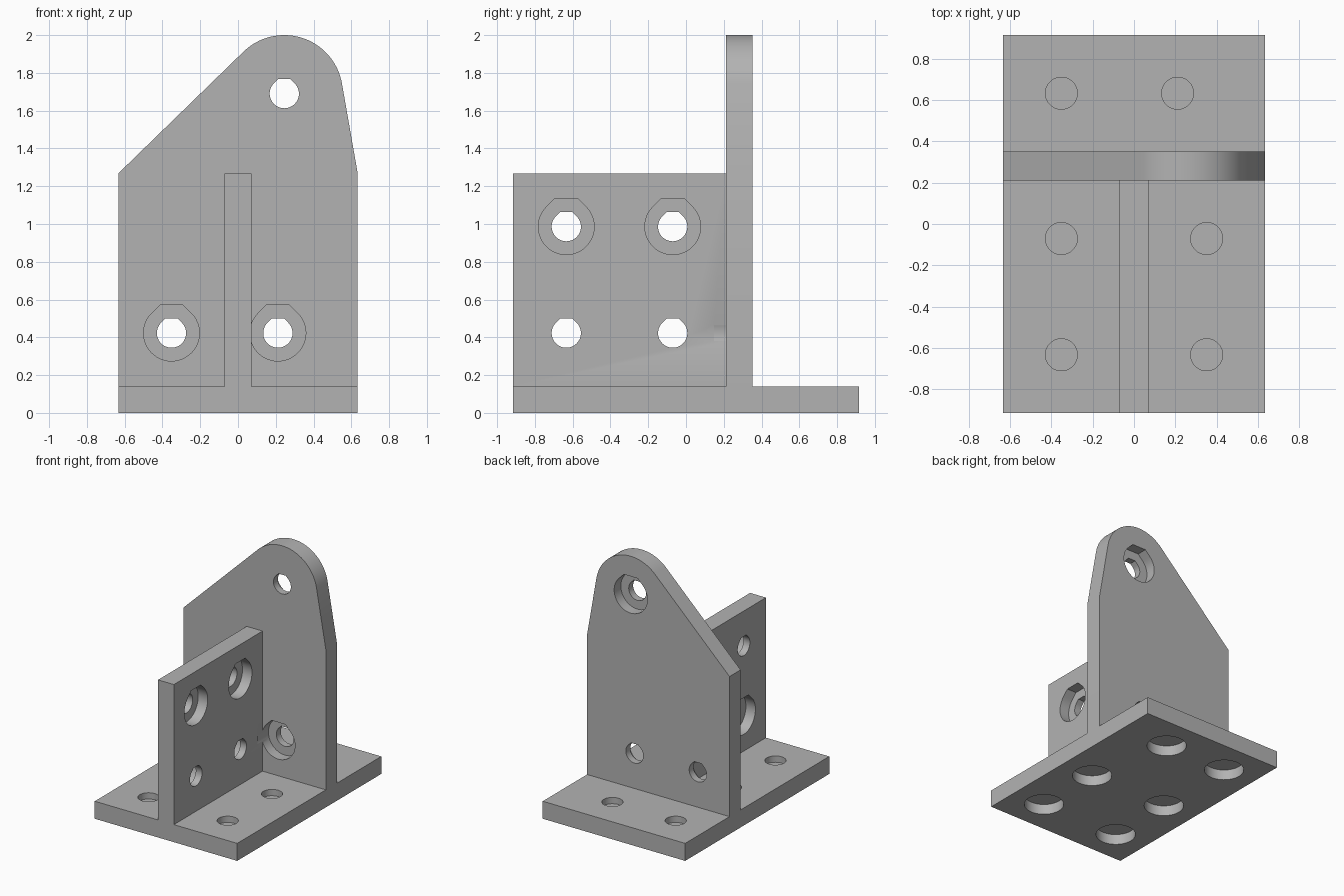
import bpy, bmesh, math
from mathutils import Vector

if "Cube" in bpy.data.objects:
    bpy.data.objects.remove(bpy.data.objects["Cube"], do_unlink=True)

U = 1 / 35.5            # one millimetre in model units
T = 5                   # wall thickness
HOLE, BORE = 2.75, 5.25  # screw hole and counterbore radii
DEPTH = 3               # counterbore depth

grey = bpy.data.materials.new("plain_grey")
grey.use_nodes = True
grey.diffuse_color = (0.45, 0.45, 0.45, 1)
grey.node_tree.nodes["Principled BSDF"].inputs["Base Color"].default_value = (0.45, 0.45, 0.45, 1)


def prism(bm, outline, place, start, end):
    """Extrude a 2D outline; place(u, v, w) turns it into a 3D point."""
    rings = [[bm.verts.new(Vector(place(u, v, w)) * U) for u, v in outline]
             for w in (start, end)]
    bm.faces.new(rings[0])
    bm.faces.new(rings[1][::-1])
    n = len(outline)
    for i in range(n):
        j = (i + 1) % n
        bm.faces.new((rings[0][j], rings[0][i], rings[1][i], rings[1][j]))


def make_object(name, bm):
    bmesh.ops.recalc_face_normals(bm, faces=bm.faces)
    mesh = bpy.data.meshes.new(name)
    bm.to_mesh(mesh)
    bm.free()
    mesh.materials.append(grey)
    obj = bpy.data.objects.new(name, mesh)
    bpy.context.collection.objects.link(obj)
    return obj


def solid(name, *args):
    bm = bmesh.new()
    prism(bm, *args)
    return make_object(name, bm)


def rect(u0, u1, v0, v1):
    return [(u0, v0), (u1, v0), (u1, v1), (u0, v1)]


def arc(cu, cv, r, a0, a1, n):
    return [(cu + r * math.cos(a0 + (a1 - a0) * i / n),
             cv + r * math.sin(a0 + (a1 - a0) * i / n)) for i in range(n + 1)]


def circle(u, v, r):
    return arc(u, v, r, 0, math.tau, 48)[:-1]


def teardrop(u, v, r):
    """Circle whose top runs at 45 degrees into a flat roof."""
    k = r * (math.sqrt(2) - 1)
    return (arc(u, v, r, math.radians(135), math.radians(405), 36)
            + [(u + k, v + r), (u - k, v + r)])


def combine(target, tool, operation):
    mod = target.modifiers.new(operation.title(), "BOOLEAN")
    mod.operation, mod.solver, mod.object = operation, "EXACT", tool
    bpy.context.view_layer.objects.active = target
    bpy.ops.object.modifier_apply(modifier=mod.name)
    bpy.data.objects.remove(tool, do_unlink=True)


# Axis placements: extrude along x, y or z
along_x = lambda u, v, w: (w, u, v)
along_y = lambda u, v, w: (u, w, v)
along_z = lambda u, v, w: (u, v, w)

# Back plate outline: two shoulders joined by tangents to a round top
top_x, top_z, top_r = 8.7, 60, 11
half, shoulder = 22.5, 45


def tangent_angle(px, side):
    dx, dz = px - top_x, shoulder - top_z
    return math.atan2(dz, dx) + side * math.acos(top_r / math.hypot(dx, dz))


a0 = tangent_angle(half, 1)
a1 = tangent_angle(-half, -1) % math.tau
plate = ([(-half, 0), (half, 0), (half, shoulder)]
         + arc(top_x, top_z, top_r, a0, a1, 40) + [(-half, shoulder)])

# Body: base, upright plate and rib merged into one solid
bracket = solid("mounting_bracket", rect(-half, half, -32.5, 32.5), along_z, 0, T)
combine(bracket, solid("back_plate", plate, along_y, 7.5, 7.5 + T), "UNION")
combine(bracket, solid("rib", rect(-32.5, 8, 0, shoulder), along_x, -T / 2, T / 2), "UNION")

# Cutters for the screw holes and their counterbores
holes, bores = bmesh.new(), bmesh.new()

# Base: bores from below, leaving a thin skin under each top hole
for x, y in [(-12.5, 22.5), (7.5, 22.5), (-12.5, -2.5), (12.5, -2.5),
             (-12.5, -22.5), (12.5, -22.5)]:
    prism(holes, circle(x, y, HOLE), along_z, DEPTH + 0.2, T + 1)
    prism(bores, circle(x, y, BORE), along_z, -1, DEPTH)

# Rib: upper bores on the left face, lower bores on the right face
for y in (-22.5, -2.5):
    for z, side in ((35, 1), (15, -1)):
        prism(holes, teardrop(y, z, HOLE), along_x, -T, T)
        prism(bores, teardrop(y, z, BORE), along_x, side * (T / 2 - DEPTH), side * (T / 2 + 1))

# Back plate: lower bores in front, top bore behind
for x, z, start, end in [(-12.5, 15, 5.3, 7.5 + DEPTH), (7.5, 15, 5.3, 7.5 + DEPTH),
                         (top_x, top_z, 12.5 - DEPTH, 14)]:
    prism(holes, teardrop(x, z, HOLE), along_y, 6, 14)
    prism(bores, teardrop(x, z, BORE), along_y, start, end)

combine(bracket, make_object("bore_cutters", bores), "DIFFERENCE")
combine(bracket, make_object("hole_cutters", holes), "DIFFERENCE")

# Smooth the round surfaces, keep the corners sharp
bpy.ops.object.select_all(action="DESELECT")
bracket.select_set(True)
bpy.context.view_layer.objects.active = bracket
bpy.ops.object.shade_smooth_by_angle(angle=math.radians(30))
